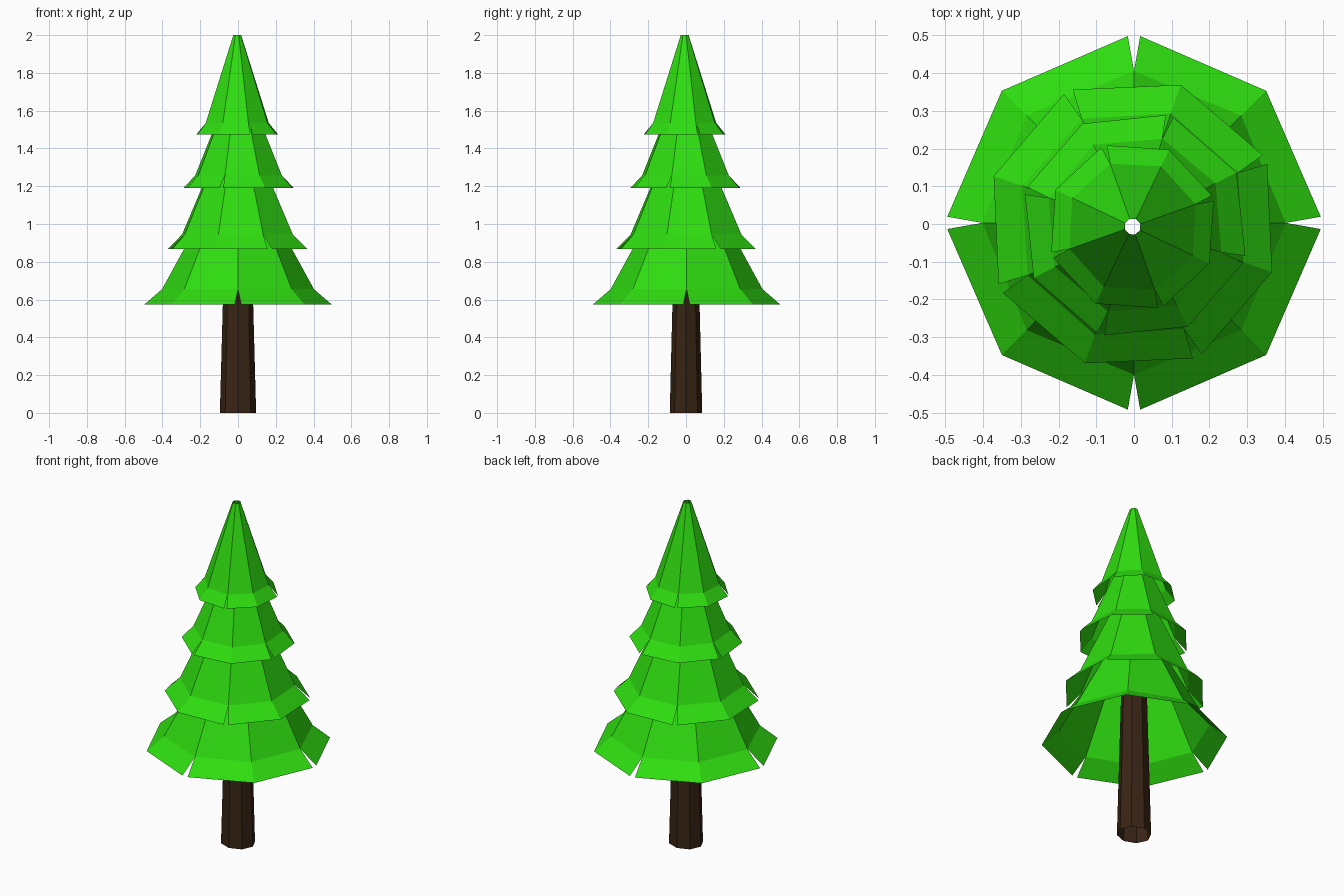
import bpy, bmesh
from math import sin, cos, radians

if "Cube" in bpy.data.objects:
    bpy.data.objects.remove(bpy.data.objects["Cube"])

SIDES = 8


def material(name, color):
    m = bpy.data.materials.new(name)
    m.diffuse_color = (*color, 1)
    m.use_nodes = True
    m.node_tree.nodes["Principled BSDF"].inputs["Base Color"].default_value = m.diffuse_color
    return m


def finish(bm, name, mat):
    mesh = bpy.data.meshes.new(name)
    bm.to_mesh(mesh)
    bm.free()
    mesh.materials.append(mat)
    ob = bpy.data.objects.new(name, mesh)
    bpy.context.collection.objects.link(ob)
    return ob


def ring(bm, rx, ry, z, turn=0, cx=0, cy=0):
    angles = [radians(turn + 360 * i / SIDES) for i in range(SIDES)]
    return [bm.verts.new((cx + rx * cos(a), cy + ry * sin(a), z)) for a in angles]


def bridge(bm, low, high):
    for i in range(SIDES):
        j = (i + 1) % SIDES
        bm.faces.new((low[i], low[j], high[j], high[i]))


def foliage(name, mat, rim, shoulder, tip, turn, cx, cy):
    bm = bmesh.new()
    # Open cone from shoulder to tip
    mid = ring(bm, shoulder[0], shoulder[0], shoulder[1], turn, cx, cy)
    top = ring(bm, tip[0], tip[0], tip[1], turn, cx, cy)
    bridge(bm, mid, top)
    # Flared skirt in four two-panel flaps, with slits between them
    r, z = rim
    for q in range(0, SIDES, 2):
        a = turn + q * 45
        low = [bm.verts.new((cx + r * cos(radians(a + d)), cy + r * sin(radians(a + d)), z))
               for d in (1.9, 45, 88.1)]
        for k in range(2):
            bm.faces.new((low[k], low[k + 1], mid[(q + k + 1) % SIDES], mid[q + k]))
    finish(bm, name, mat)


green = material("leaf_green", (0.028, 0.73, 0.005))
brown = material("bark_brown", (0.04, 0.018, 0.007))

# Trunk: open tapered tube
bm = bmesh.new()
bridge(bm, ring(bm, 0.096, 0.086, 0), ring(bm, 0.073, 0.065, 0.85))
finish(bm, "trunk", brown)

# Foliage tiers: rim, shoulder and tip as (radius, height), then turn and centre
tiers = [
    ((0.495, 0.575), (0.402, 0.655), (0.05, 1.30), 0, 0, 0.003),
    ((0.390, 0.868), (0.310, 0.945), (0.039, 1.55), 26, -0.003, 0.0),
    ((0.303, 1.190), (0.240, 1.258), (0.030, 1.76), 72.5, 0.003, -0.003),
    ((0.226, 1.475), (0.177, 1.535), (0.022, 2.00), 19.5, -0.004, -0.007),
]
for i, t in enumerate(tiers, 1):
    foliage(f"foliage_tier_{i}", green, *t)
